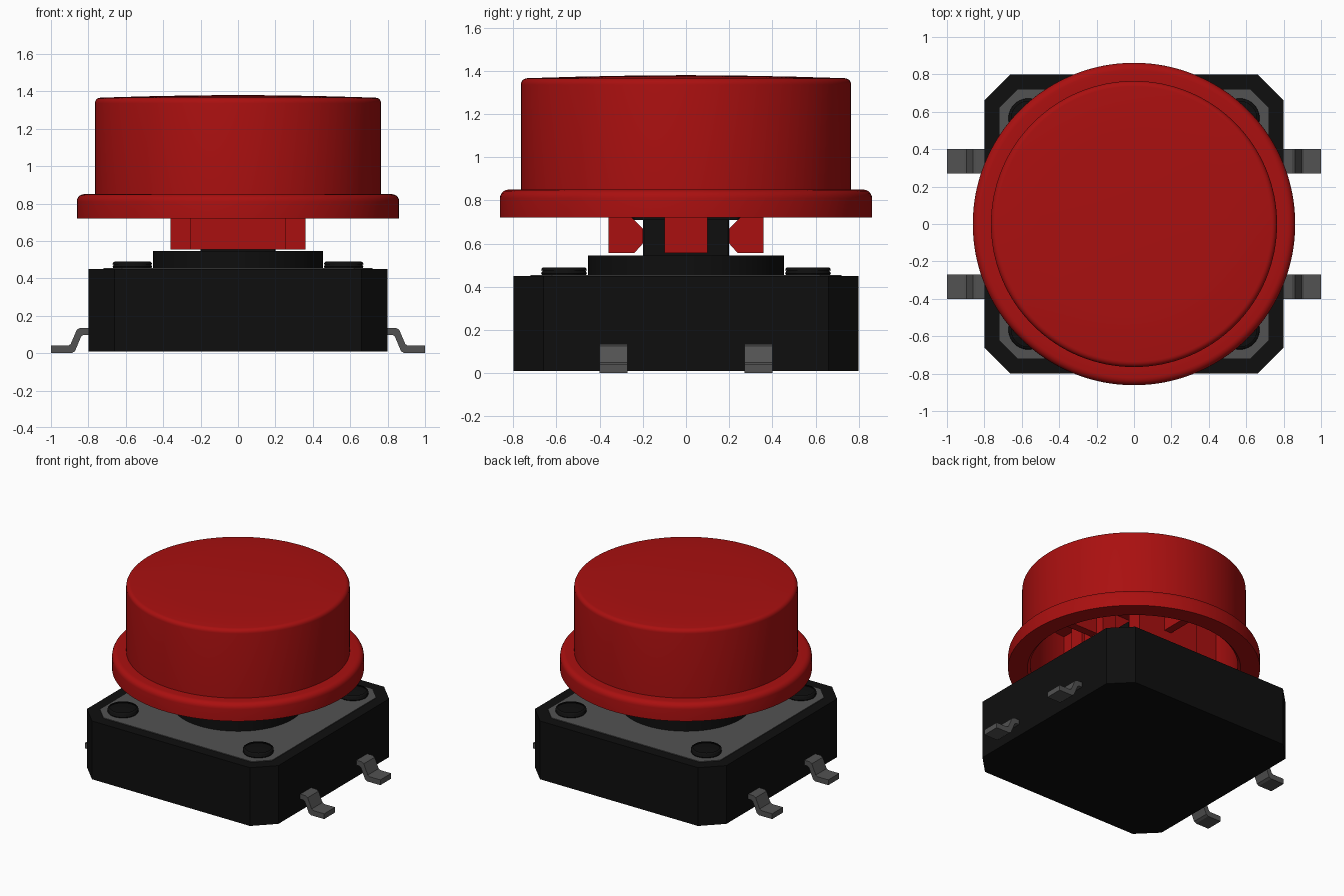
import bpy, bmesh, math
from mathutils import Matrix, Vector

cube = bpy.data.objects.get("Cube")
if cube:
    bpy.data.objects.remove(cube, do_unlink=True)


def material(name, rgb):
    m = bpy.data.materials.new(name)
    m.use_nodes = True
    m.diffuse_color = (*rgb, 1)
    m.node_tree.nodes["Principled BSDF"].inputs["Base Color"].default_value = (*rgb, 1)
    return m


RED = material("button red", (0.40, 0.005, 0.005))
BLACK = material("housing black", (0.0045, 0.0045, 0.0045))
GREY = material("metal grey", (0.085, 0.085, 0.085))


def finish(name, bm, mat, smooth=False):
    bmesh.ops.recalc_face_normals(bm, faces=bm.faces)
    me = bpy.data.meshes.new(name)
    bm.to_mesh(me)
    bm.free()
    me.materials.append(mat)
    ob = bpy.data.objects.new(name, me)
    bpy.context.collection.objects.link(ob)
    if smooth:
        bpy.ops.object.select_all(action='DESELECT')
        ob.select_set(True)
        bpy.context.view_layer.objects.active = ob
        bpy.ops.object.shade_smooth_by_angle(angle=math.radians(35))
    return ob


def prism(name, points, depth, mat, matrix=Matrix(), smooth=False):
    """Extrude a flat outline upwards by depth, then place it."""
    bm = bmesh.new()
    face = bm.faces.new([bm.verts.new((x, y, 0)) for x, y in points])
    new = bmesh.ops.extrude_face_region(bm, geom=[face])["geom"]
    bmesh.ops.translate(bm, vec=(0, 0, depth),
                        verts=[v for v in new if isinstance(v, bmesh.types.BMVert)])
    bmesh.ops.transform(bm, matrix=matrix, verts=bm.verts)
    return finish(name, bm, mat, smooth)


def lathe(name, profile, mat, steps=96, at=(0, 0, 0)):
    """Spin an (r, z) profile around the vertical axis."""
    bm = bmesh.new()
    verts = [bm.verts.new((r, 0, z)) for r, z in profile]
    edges = [bm.edges.new(p) for p in zip(verts, verts[1:])]
    bmesh.ops.spin(bm, geom=verts + edges, cent=(0, 0, 0), axis=(0, 0, 1),
                   angle=math.tau, steps=steps, use_duplicate=False)
    bmesh.ops.remove_doubles(bm, verts=bm.verts, dist=1e-5)
    bmesh.ops.translate(bm, vec=at, verts=bm.verts)
    return finish(name, bm, mat, True)


def chamfered_square(half, cut):
    a, b = half, half - cut
    return [(a, -b), (a, b), (b, a), (-b, a), (-a, b), (-a, -b), (-b, -a), (b, -a)]


def rounded(r, z, size, n=5):
    """Points of a convex quarter round ending at the corner (r, z)."""
    return [(r - size + size * math.sin(t), z - size + size * math.cos(t))
            for t in (math.pi / 2 * i / n for i in range(n + 1))]


def lift(z):
    return Matrix.Translation((0, 0, z))


def turn(angle):
    return Matrix.Rotation(angle, 4, 'Z')


def upright(width):
    """Stand an (x, z) outline up, with its extrusion centred on y = 0."""
    return Matrix.Translation((0, width / 2, 0)) @ Matrix.Rotation(math.pi / 2, 4, 'X')


# Housing and its metal cover plate
prism("housing", chamfered_square(0.8, 0.14), 0.44, BLACK, lift(0.01))
prism("cover_plate", chamfered_square(0.72, 0.10), 0.009, GREY, lift(0.446))

# Round collar and four rivets on the cover
lathe("collar", [(0, 0.44), (0.455, 0.44), (0.455, 0.545), (0, 0.545)], BLACK)
for sx in (-1, 1):
    for sy in (-1, 1):
        side = ("back" if sy > 0 else "front") + ("_left" if sx > 0 else "_right")
        lathe("rivet_" + side,
              [(0, 0.44), (0.095, 0.44), (0.106, 0.462)] + rounded(0.106, 0.49, 0.015, 3)
              + [(0, 0.49)], BLACK, 40, (sx * 0.565, sy * 0.565, 0))

# Square plunger with a wider head that the clips grip
prism("plunger_stem", chamfered_square(0.2, 0.005), 0.20, BLACK, lift(0.53))
prism("plunger_head", chamfered_square(0.25, 0.01), 0.18, BLACK, lift(0.71))

# Bent terminals, two on each side
leg = [(0.78, 0.135), (0.845, 0.135), (0.862, 0.125), (0.895, 0.048), (0.908, 0.04),
       (1.0, 0.04), (1.0, 0.0), (0.89, 0.0), (0.872, 0.01), (0.838, 0.09),
       (0.825, 0.098), (0.78, 0.098)]
for angle, side in ((0, "left"), (math.pi, "right")):
    for sy, end in ((-1, "a"), (1, "b")):
        prism(f"terminal_{side}_{end}", leg, 0.13, GREY,
              turn(angle) @ Matrix.Translation((0, sy * 0.335, 0)) @ upright(0.13))

# Hollow cap with a slightly domed top and a rounded flange
cap = [(0, 1.38), (0.25, 1.378), (0.5, 1.373)]
cap += rounded(0.765, 1.366, 0.03)
cap += [(0.765, 0.85)]
cap += rounded(0.862, 0.85, 0.04)
cap += [(0.862, 0.72), (0.73, 0.72), (0.71, 0.74), (0.71, 1.27), (0, 1.27)]
lathe("cap", cap, RED, 128)

# Barbed clips hanging inside the cap, each tied to the wall by a rib
clip = [(0.36, 0.555), (0.24, 0.555), (0.2, 0.60), (0.2, 0.67), (0.25, 0.72),
        (0.25, 1.28), (0.36, 1.28)]
rib = [(0.355, 0.85), (0.73, 0.85), (0.73, 1.28), (0.355, 1.28)]
for i, side in enumerate(("left", "back", "right", "front")):
    width = 0.2 if i % 2 == 0 else 0.51
    prism("clip_" + side, clip, width, RED, turn(i * math.pi / 2) @ upright(width))
    prism("rib_" + side, rib, 0.06, RED, turn(i * math.pi / 2) @ upright(0.06))
